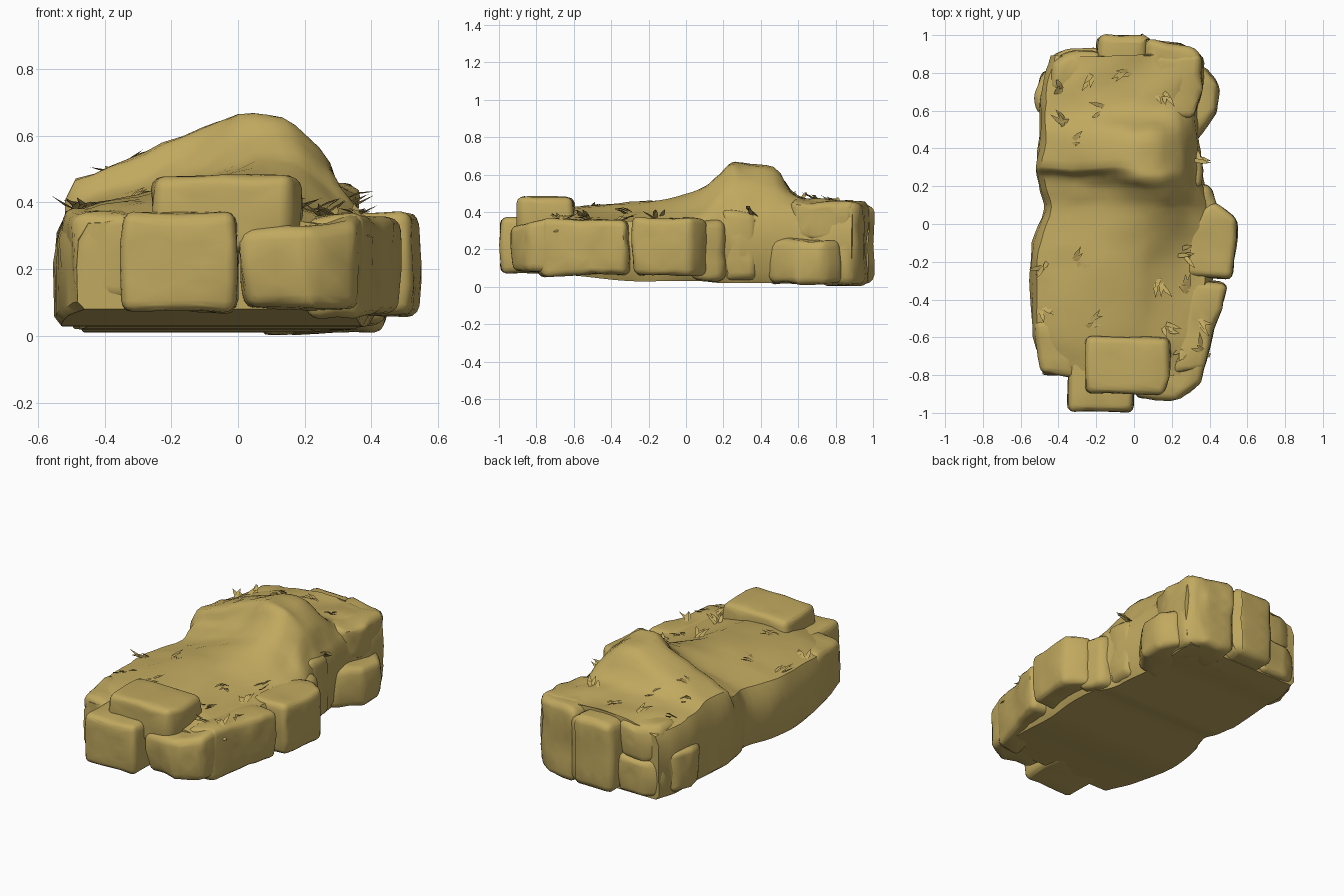
import bpy, bmesh, math, random
from mathutils import Vector, noise
from mathutils.bvhtree import BVHTree

if "Cube" in bpy.data.objects:
    bpy.data.objects.remove(bpy.data.objects["Cube"])

random.seed(4)
clay = bpy.data.materials.new("sandy_clay")
clay.diffuse_color = (0.53, 0.395, 0.115, 1)
clay.use_nodes = True
clay.node_tree.nodes["Principled BSDF"].inputs["Base Color"].default_value = clay.diffuse_color
solids = []


def roughen(p, amount):
    return p + noise.noise_vector(p * 5.0) * amount + noise.noise_vector(p * 13.0) * amount * .6


def finish(name, bm, angle=38):
    bmesh.ops.recalc_face_normals(bm, faces=bm.faces)
    me = bpy.data.meshes.new(name)
    bm.to_mesh(me)
    bm.free()
    me.materials.append(clay)
    ob = bpy.data.objects.new(name, me)
    bpy.context.collection.objects.link(ob)
    bpy.ops.object.select_all(action='DESELECT')
    bpy.context.view_layer.objects.active = ob
    ob.select_set(True)
    bpy.ops.object.shade_smooth_by_angle(angle=math.radians(angle))
    return ob


def spline(rows, steps):
    """Cubic Hermite through rows of numbers; the first number drives the spacing."""
    n = len(rows)

    def slope(i):
        a, b = rows[max(i - 1, 0)], rows[min(i + 1, n - 1)]
        return [.8 * (q - p) / (b[0] - a[0]) for p, q in zip(a, b)]
    out = []
    for i in range(n - 1):
        a, b = rows[i], rows[i + 1]
        h = b[0] - a[0]
        for s in range(steps):
            t = s / steps
            e = t * t * (3 - 2 * t)
            row = [p + (q - p) * e + h * (m * t * (1 - t) ** 2 - k * t * t * (1 - t))
                   for p, q, m, k in zip(a, b, slope(i), slope(i + 1))]
            row[0] = a[0] + h * t
            out.append(row)
    out.append(list(rows[-1]))
    return out


# Mound stations: y, left x, right x, underside z, then seven top heights left to right
stations = [
    (-0.80, -.48, .34, .08, .34, .36, .37, .37, .35, .34, .32),
    (-0.60, -.53, .38, .06, .36, .40, .43, .42, .39, .36, .34),
    (-0.30, -.55, .40, .03, .37, .405, .445, .44, .39, .36, .35),
    (-0.10, -.53, .42, .03, .37, .41, .455, .465, .42, .37, .35),
    (0.08, -.47, .41, .03, .38, .42, .465, .53, .50, .41, .36),
    (0.18, -.49, .37, .02, .39, .435, .48, .58, .60, .50, .39),
    (0.25, -.50, .35, .02, .40, .455, .53, .645, .655, .56, .42),
    (0.30, -.51, .35, .02, .46, .53, .60, .655, .645, .56, .42),
    (0.47, -.50, .33, .02, .46, .52, .58, .625, .62, .54, .42),
    (0.60, -.49, .32, .02, .44, .47, .48, .49, .48, .46, .42),
    (0.75, -.48, .35, .01, .42, .45, .46, .46, .47, .46, .42),
    (0.89, -.44, .35, .01, .40, .44, .45, .45, .45, .45, .42),
]
fractions = (0.03, .2, .4, .6, .75, .88, 0.97)

bm = bmesh.new()
rings = []
for y, xl, xr, zb, *tops in spline(stations, 4):
    w = xr - xl
    ring = [(xl + f * w, z) for f, z in spline(list(zip(fractions, tops)), 3)]
    zl, zr = tops[0], tops[-1]
    ring += [(xr, zr - .04), (xr + .015, zr * .6), (xr, zb + .05), (xr - .03, zb)]
    ring += [((xl + xr) / 2, zb), (xl + .02, zb), (xl, zb + .025), (xl - .005, zl * .6), (xl, zl - .06)]
    rings.append([bm.verts.new(roughen(Vector((x, y, z)), .013 if z > zb else 0)) for x, z in ring])
for a, b in zip(rings, rings[1:]):
    for i in range(len(a)):
        j = (i + 1) % len(a)
        bm.faces.new((a[i], a[j], b[j], b[i]))
bm.faces.new(rings[0])
bm.faces.new(rings[-1])
bmesh.ops.triangulate(bm, faces=[f for f in bm.faces if len(f.verts) > 4])
solids.append(finish("mound", bm))


def stone(name, outline, z0, z1, bevel=.035, tilt=(0, 0), rough=.017):
    """Worn stone: outline extruded in z, top tilted, edges rounded."""
    bm = bmesh.new()
    cx = sum(p[0] for p in outline) / len(outline)
    cy = sum(p[1] for p in outline) / len(outline)
    levels = []
    for k, grow in ((0, .97), (.5, 1.0), (1, .98)):
        ring = []
        for x, y in outline:
            z = z0 + (z1 - z0) * k
            if k == 1:
                z += tilt[0] * (x - cx) + tilt[1] * (y - cy)
            ring.append(bm.verts.new((cx + (x - cx) * grow, cy + (y - cy) * grow, z)))
        levels.append(ring)
    n = len(outline)
    for lo, hi in zip(levels, levels[1:]):
        for i in range(n):
            bm.faces.new((lo[i], lo[(i + 1) % n], hi[(i + 1) % n], hi[i]))
    bm.faces.new(levels[0])
    bm.faces.new(levels[-1])
    bmesh.ops.recalc_face_normals(bm, faces=bm.faces)
    sharp = [e for e in bm.edges if e.calc_face_angle(0) > .3]
    bmesh.ops.bevel(bm, geom=sharp, offset=bevel, segments=3, profile=.5, affect='EDGES')
    # Extra vertices on the large faces let the weathering show
    for _ in range(2):
        bmesh.ops.triangulate(bm, faces=bm.faces)
        long_edges = [e for e in bm.edges if e.calc_length() > .1]
        bmesh.ops.subdivide_edges(bm, edges=long_edges, cuts=1)
    bmesh.ops.triangulate(bm, faces=bm.faces)
    for v in bm.verts:
        v.co = roughen(v.co, rough)
        v.co.z = max(v.co.z, .003)
    solids.append(finish(name, bm))


def box(x0, x1, y0, y1):
    return [(x0, y0), (x1, y0), (x1, y1), (x0, y1)]


# Front stones
stone("front_stone", box(-.355, .0, -.995, -.6), .07, .37, rough=.01)
stone("front_cap_stone", [(-.26, -.9), (.16, -.9), (.19, -.82), (.19, -.6), (-.26, -.59)], .25, .48, rough=.01)
stone("front_right_stone", [(.005, -.91), (.22, -.935), (.36, -.85), (.39, -.72), (.1, -.55), (.0, -.6)],
      .085, .335, tilt=(.1, .05))
stone("front_left_stone", [(-.5, -.8), (-.32, -.81), (-.3, -.5), (-.53, -.5)], .11, .375, .04)
# Right side stones
stone("right_front_stone", [(.2, -.8), (.38, -.78), (.42, -.56), (.46, -.45), (.49, -.31), (.28, -.29)],
      .06, .355, tilt=(-.05, 0))
stone("right_middle_stone", [(.27, -.28), (.52, -.29), (.555, .03), (.42, .12), (.28, .05)], .06, .37, rough=.01)
stone("right_gap_stone", [(.25, .0), (.45, .02), (.41, .2), (.25, .25)], .03, .36, .04)
stone("right_wall_stone", [(.2, .17), (.365, .19), (.36, .38), (.2, .42)], .03, .41, .04)
stone("right_rear_low_stone", [(.2, .43), (.34, .44), (.44, .6), (.445, .74), (.36, .84), (.2, .82)], .02, .25)
stone("right_rear_upper_stone", [(.1, .55), (.31, .55), (.365, .7), (.36, .9), (.1, .9)], .24, .46, .04)
# Rear stones
stone("rear_middle_stone", [(-.2, .7), (.06, .7), (.08, .98), (.05, 1.0), (-.2, 1.0)], .015, .435, .045, rough=.01)
stone("rear_right_stone", [(.05, .7), (.36, .7), (.36, .9), (.28, .95), (.06, .975)], .01, .455, .045)
stone("rear_left_low_stone", [(-.47, .7), (-.18, .7), (-.18, .93), (-.36, .925), (-.45, .88)], .015, .25, .04)
stone("rear_left_upper_stone", [(-.45, .7), (-.18, .7), (-.18, .915), (-.36, .91), (-.44, .86)], .23, .44, .04)
stone("left_rear_bulge", [(-.4, .55), (-.5, .58), (-.525, .68), (-.5, .8), (-.4, .84)], .03, .28, .04)

# Grass tufts scattered over the upper surfaces
trees = []
for ob in solids:
    trees.append(BVHTree.FromPolygons([v.co for v in ob.data.vertices],
                                      [p.vertices[:] for p in ob.data.polygons]))


def ground(x, y):
    hits = [t.ray_cast(Vector((x, y, 3)), Vector((0, 0, -1)))[0] for t in trees]
    return max((h.z for h in hits if h), default=.3)


tufts = [(-.4, .7), (-.24, .78), (-.03, .82), (-.16, .6), (-.35, .53), (-.32, .42), (.14, .7),
         (.31, .36), (.25, -.15), (.28, -.35), (.13, -.3), (.17, -.54), (.27, -.68), (.38, -.68),
         (-.47, -.22), (-.48, -.45), (-.24, -.53), (-.33, -.22), (.35, -.5)]
bm = bmesh.new()
for tx, ty in tufts:
    heading = random.uniform(0, 2 * math.pi)
    for k in range(4):
        a = heading + random.uniform(-.7, .7)
        x, y = tx + random.uniform(-.025, .025), ty + random.uniform(-.025, .025)
        base = Vector((x, y, ground(x, y) - .006))
        out = Vector((math.cos(a), math.sin(a), 0))
        side = Vector((-out.y, out.x, 0)) * .011
        length = random.uniform(.05, .095)
        mid = base + out * length * .5 + Vector((0, 0, .022))
        tip = base + out * length + Vector((0, 0, random.uniform(.02, .045)))
        p = [bm.verts.new(c) for c in (base - side, base + side, mid + side, mid - side, tip,
                                       mid - Vector((0, 0, .006)))]
        for f in ((0, 1, 2, 3), (3, 2, 4), (1, 0, 5), (0, 3, 5), (2, 1, 5), (3, 4, 5), (4, 2, 5)):
            bm.faces.new([p[i] for i in f])
finish("grass_tufts", bm)
